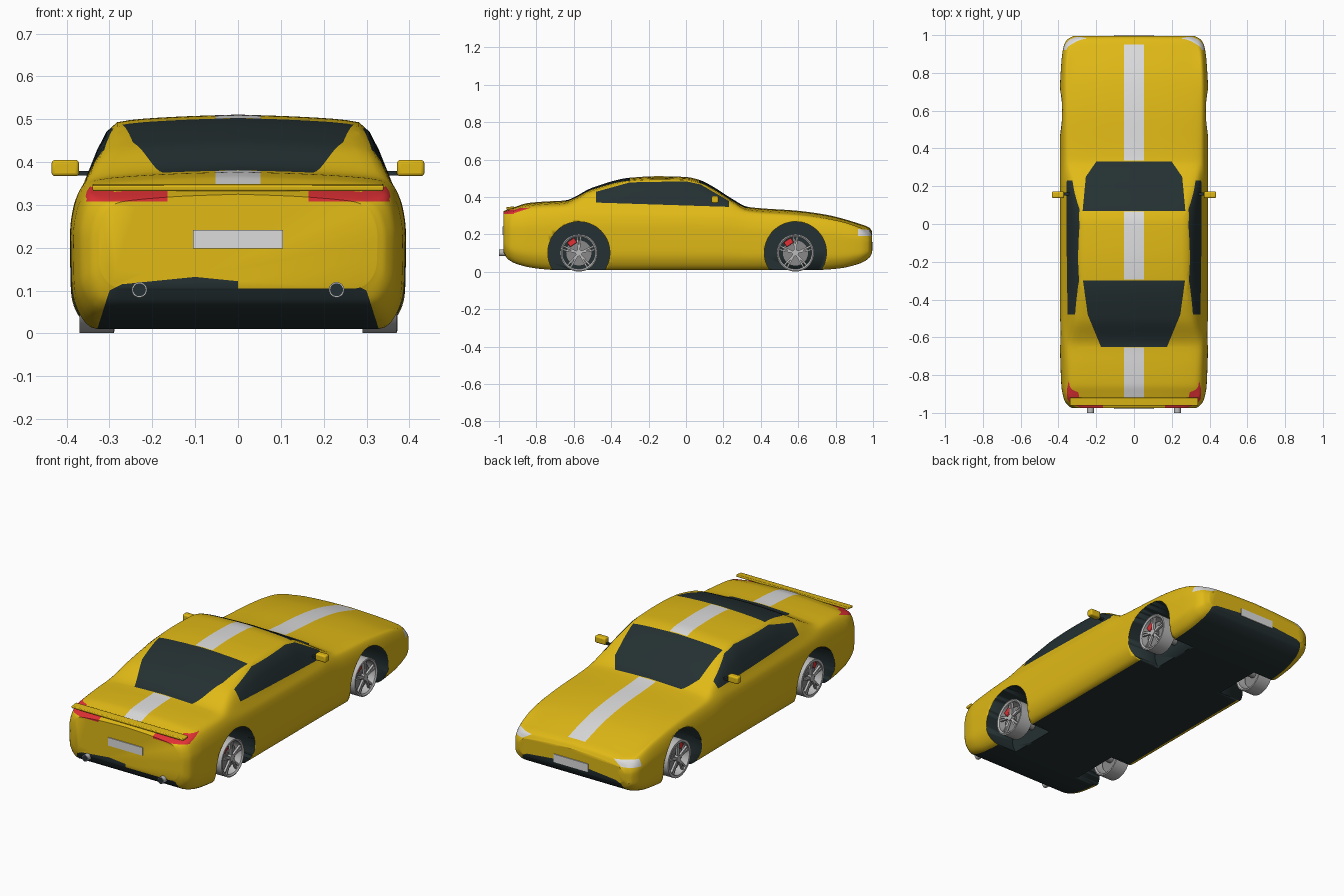
import bpy, bmesh, math
from mathutils import Vector

if "Cube" in bpy.data.objects:
    bpy.data.objects.remove(bpy.data.objects["Cube"])


def material(name, rgb):
    m = bpy.data.materials.new(name)
    m.use_nodes = True
    m.diffuse_color = (*rgb, 1)
    m.node_tree.nodes["Principled BSDF"].inputs["Base Color"].default_value = (*rgb, 1)
    return m


yellow = material("yellow paint", (0.75, 0.49, 0.008))
black = material("dark glass and trim", (0.018, 0.03, 0.032))
white = material("pale stripe", (0.72, 0.72, 0.72))
red = material("red", (0.75, 0.03, 0.035))
silver = material("silver", (0.5, 0.5, 0.5))
grey = material("brake grey", (0.25, 0.25, 0.25))
PAINT = [yellow, black, white, red]
YELLOW, BLACK, WHITE, RED = range(4)


def smooth_curve(pts, t):
    """Monotone cubic interpolation through (t, value) points."""
    n = len(pts)
    slope = [(b[1] - a[1]) / (b[0] - a[0]) for a, b in zip(pts, pts[1:])]

    def tangent(i):
        if i in (0, n - 1):
            return slope[min(i, n - 2)]
        a, b = slope[i - 1], slope[i]
        return 2 * a * b / (a + b) if a * b > 0 else 0

    i = 0
    while i < n - 2 and t > pts[i + 1][0]:
        i += 1
    w = pts[i + 1][0] - pts[i][0]
    u = (t - pts[i][0]) / w
    return ((2 * u**3 - 3 * u**2 + 1) * pts[i][1] + (u**3 - 2 * u**2 + u) * w * tangent(i)
            + (3 * u**2 - 2 * u**3) * pts[i + 1][1] + (u**3 - u**2) * w * tangent(i + 1))


# Body lines along the length: roof line, floor, half width and belt line
TOP = [(-.975, .325), (-.94, .338), (-.9, .352), (-.85, .367), (-.75, .376), (-.65, .381),
       (-.5, .45), (-.3, .503), (-.15, .511), (0, .507), (.07, .492), (.15, .452),
       (.25, .388), (.33, .347), (.6, .326), (.75, .305), (.93, .256), (.98, .236), (.995, .215)]
FLOOR = [(-.975, .105), (-.955, .07), (-.9, .04), (-.8, .018), (-.7, .01), (.7, .01),
         (.82, .018), (.93, .045), (.98, .075), (.995, .1)]
WIDTH = [(-.975, .325), (-.965, .345), (-.93, .37), (-.85, .385), (-.6, .392), (.7, .392),
         (.85, .385), (.93, .375), (.975, .355), (.995, .32)]
BELT = [(-.975, .295), (-.9, .328), (-.5, .35), (.2, .342), (.35, .315), (.6, .3),
        (.8, .275), (.93, .235), (.995, .19)]


def section(y, steps=4):
    """Closed ring of body points at y."""
    top, floor, w, belt = (smooth_curve(c, y) for c in (TOP, FLOOR, WIDTH, BELT))
    h = belt - floor
    cabin = min(max((top - .37) / .12, 0), 1)
    edge = w * (.84 - .12 * cabin)
    rim = top - .018
    key = [(0, floor), (.5 * w, floor), (.84 * w, floor), (.955 * w, floor + .12 * h),
           (.995 * w, floor + .3 * h), (w, floor + .65 * h), (.98 * w, floor + .84 * h),
           (.92 * w, belt), (edge, rim), (.5 * edge, top - .005), (0, top)]
    xs = [(i, k[0]) for i, k in enumerate(key)]
    zs = [(i, k[1]) for i, k in enumerate(key)]
    n = (len(key) - 1) * steps
    half = [(smooth_curve(xs, i / steps), smooth_curve(zs, i / steps)) for i in range(n + 1)]
    ring = half + [(-x, z) for x, z in half[-2:0:-1]]
    return [Vector((x, y, z)) for x, z in ring]


def paint(bm, poly, axes, mat, rule):
    """Cut a convex outline, projected on two axes, into the faces and colour them."""
    a, b = axes
    depth = Vector([float(i not in axes) for i in range(3)])
    lo = [min(p[k] for p in poly) for k in (0, 1)]
    hi = [max(p[k] for p in poly) for k in (0, 1)]

    def chosen():
        for f in bm.faces:
            ca, cb = [v.co[a] for v in f.verts], [v.co[b] for v in f.verts]
            if (min(ca) <= hi[0] and max(ca) >= lo[0] and min(cb) <= hi[1]
                    and max(cb) >= lo[1] and rule(f.calc_center_median(), f.normal)):
                yield f

    edges = list(zip(poly, poly[1:] + poly[:1]))
    for p, q in edges:
        along, point = Vector((0, 0, 0)), Vector((0, 0, 0))
        along[a], along[b], point[a], point[b] = q[0] - p[0], q[1] - p[1], *p
        faces = list(chosen())
        geom = faces + list({e for f in faces for e in f.edges}) + list({v for f in faces for v in f.verts})
        bmesh.ops.bisect_plane(bm, geom=geom, dist=1e-5, plane_co=point,
                               plane_no=along.cross(depth).normalized())
    for f in list(chosen()):
        c = f.calc_center_median()
        side = [(q[0] - p[0]) * (c[b] - p[1]) - (q[1] - p[1]) * (c[a] - p[0]) for p, q in edges]
        if min(side) >= 0 or max(side) <= 0:
            f.material_index = mat


def finish(obj, name, mats, angle=35):
    obj.name = name
    obj.data.materials.clear()
    for m in mats:
        obj.data.materials.append(m)
    bpy.ops.object.select_all(action="DESELECT")
    obj.select_set(True)
    bpy.context.view_layer.objects.active = obj
    bpy.ops.object.shade_smooth_by_angle(angle=math.radians(angle))
    return obj


def box(name, size, loc, mat, bevel=0.0, tilt=0.0):
    bpy.ops.mesh.primitive_cube_add(size=1, location=loc, rotation=(tilt, 0, 0))
    o = bpy.context.object
    o.scale = size
    bpy.ops.object.transform_apply(location=False, rotation=False)
    if bevel:
        mod = o.modifiers.new("soft edges", "BEVEL")
        mod.width, mod.segments = bevel, 3
    return finish(o, name, [mat])


def cylinder(name, r, length, loc, mat, axis="X", sides=40):
    rot = (0, math.pi / 2, 0) if axis == "X" else (math.pi / 2, 0, 0)
    bpy.ops.mesh.primitive_cylinder_add(radius=r, depth=length, location=loc, rotation=rot, vertices=sides)
    return finish(bpy.context.object, name, [mat])


def tube(name, profile, loc, mat, sides=48):
    """Lathe a closed (radius, offset) profile about the x axis."""
    bm = bmesh.new()
    rings = [[bm.verts.new((o, r * math.cos(t), r * math.sin(t))) for r, o in profile]
             for t in (math.tau * i / sides for i in range(sides))]
    for i in range(sides):
        p, q = rings[i - 1], rings[i]
        for j in range(len(profile)):
            bm.faces.new((p[j - 1], p[j], q[j], q[j - 1]))
    bmesh.ops.recalc_face_normals(bm, faces=bm.faces)
    me = bpy.data.meshes.new(name)
    bm.to_mesh(me)
    bm.free()
    o = bpy.data.objects.new(name, me)
    o.location = loc
    bpy.context.collection.objects.link(o)
    return finish(o, name, [mat])


# Body shell
bm = bmesh.new()
N = 120
START, END = TOP[0][0], TOP[-1][0]
stations = [START + (END - START) * (.5 - .5 * math.cos(math.pi * i / N)) for i in range(N + 1)]
rings = [[bm.verts.new(p) for p in section(y)] for y in stations]
for p, q in zip(rings, rings[1:]):
    for j in range(len(p)):
        bm.faces.new((p[j - 1], p[j], q[j], q[j - 1]))
bm.faces.new(rings[0])
bm.faces.new(rings[-1])
bmesh.ops.recalc_face_normals(bm, faces=bm.faces)

# Windows
XY, XZ, YZ = (0, 1), (0, 2), (1, 2)
upward = lambda c, n: n.z > .3 and c.z > .2
paint(bm, [(-.2, .33), (.2, .33), (.255, .25), (.272, .07), (-.272, .07), (-.255, .25)], XY, BLACK, upward)
paint(bm, [(-.175, -.65), (.175, -.65), (.245, -.48), (.27, -.3), (-.27, -.3), (-.245, -.48)], XY, BLACK, upward)
paint(bm, [(-.48, .37), (.23, .347), (.23, .378), (.08, .466), (0, .484), (-.3, .478), (-.48, .428)],
      YZ, BLACK, lambda c, n: abs(n.x) > .3 and abs(c.x) > .25)
# Stripe
for y0, y1 in ((.335, .95), (-.295, .065), (-.92, -.655)):
    paint(bm, [(-.052, y0), (.052, y0), (.052, y1), (-.052, y1)], XY, WHITE, upward)
# Undertray, tail lights and headlights on both sides
for s in (1, -1):
    flip = lambda pts: [(s * x, z) for x, z in pts]
    paint(bm, flip([(0, -.01), (.335, -.01), (.3, .1), (.27, .115), (.1, .132), (0, .122)]), XZ, BLACK,
          lambda c, n: c.z < .2)
    paint(bm, flip([(.165, .308), (.36, .308), (.36, .334), (.165, .334)]), XZ, RED,
          lambda c, n: c.y < -.92)
    paint(bm, flip([(.25, .222), (.3, .193), (.4, .19), (.4, .23)]), XZ, WHITE, lambda c, n: c.y > .92)
paint(bm, [(-.98, .307), (-.93, .31), (-.83, .343), (-.98, .336)], YZ, RED,
      lambda c, n: abs(c.x) > .3 and c.y < -.8)
mesh = bpy.data.meshes.new("body")
bm.to_mesh(mesh)
bm.free()
body = bpy.data.objects.new("body", mesh)
bpy.context.collection.objects.link(body)
indices = [p.material_index for p in mesh.polygons]
finish(body, "body", PAINT)
mesh.polygons.foreach_set("material_index", indices)

# Wheel wells
AXLES = {"tail": -.573, "nose": .585}
for s in (1, -1):
    for y in AXLES.values():
        cutter = cylinder("well_cutter", .166, .3, (s * .36, y, .102), black, sides=64)
        cutter.hide_render = True
        mod = body.modifiers.new("well", "BOOLEAN")
        mod.operation, mod.solver, mod.object = "DIFFERENCE", "EXACT", cutter
        mod.material_mode = "TRANSFER"
        bpy.context.view_layer.objects.active = body
        bpy.ops.object.modifier_apply(modifier=mod.name)
        bpy.data.objects.remove(cutter)
finish(body, "body", list(body.data.materials)) if len(body.data.materials) == 0 else None

# Wheels with rim, twin spokes, disc and caliper
for s, side in ((1, "left"), (-1, "right")):
    for end, y in AXLES.items():
        tag = f"{side}_{end}"
        hub = Vector((s * .33, y, .101))
        tube(f"{tag}_rim", [(.1, -.04), (.1, .04), (.094, .042), (.086, .036), (.086, -.04)], hub, silver)
        cylinder(f"{tag}_hub", .018, .02, hub + Vector((s * .027, 0, 0)), silver, sides=20)
        cylinder(f"{tag}_disc", .07, .012, hub, grey)
        cylinder(f"{tag}_axle", .02, .16, hub - Vector((s * .07, 0, 0)), grey, sides=16)
        box(f"{tag}_caliper", (.03, .045, .03), hub + Vector((s * .008, -.036, .056)), red, .004, .6)
        for i in range(5):
            for lean in (-.11, .11):
                t = math.tau * i / 5 + lean
                out = Vector((s * .028, -.051 * math.sin(t), .051 * math.cos(t)))
                box(f"{tag}_spoke", (.012, .009, .076), hub + out, silver, 0, t)

# Mirrors and exhausts
for s, side in ((1, "left"), (-1, "right")):
    box(f"{side}_mirror", (.064, .036, .038), (s * .403, .155, .386), yellow, .008)
    box(f"{side}_mirror_stalk", (.04, .016, .01), (s * .362, .158, .374), black)
    cylinder(f"{side}_exhaust", .018, .1, (s * .23, -.95, .102), silver, "Y", 24)
    cylinder(f"{side}_exhaust_bore", .015, .002, (s * .23, -.9995, .102), black, "Y", 24)

# Spoiler and plates
box("spoiler", (.68, .042, .013), (0, -.94, .341), yellow, .004, .1)
box("tail_plate", (.21, .006, .044), (0, -.977, .22), white)
box("nose_plate", (.21, .006, .044), (0, .997, .137), white)
